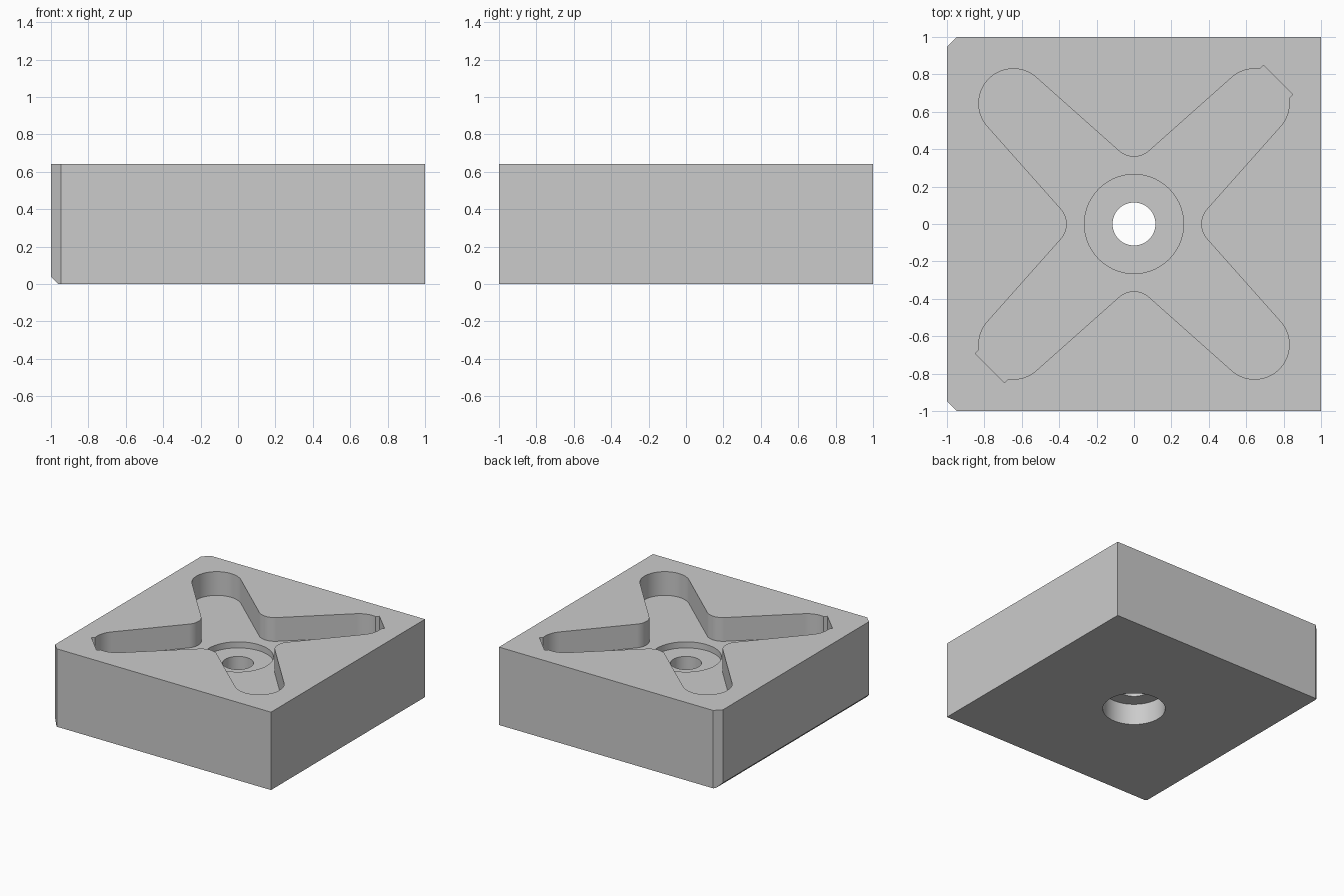
import bpy, bmesh, math
from mathutils import Vector, Matrix

if "Cube" in bpy.data.objects:
    bpy.data.objects.remove(bpy.data.objects["Cube"])

HEIGHT = 0.64
grey = bpy.data.materials.new("light grey")
grey.diffuse_color = (0.6, 0.6, 0.6, 1)
grey.use_nodes = True
grey.node_tree.nodes["Principled BSDF"].inputs["Base Color"].default_value = grey.diffuse_color


def prism(name, outline, z0, z1):
    """Extrude a counter-clockwise outline from z0 to z1."""
    bm = bmesh.new()
    face = bm.faces.new([bm.verts.new((p[0], p[1], z0)) for p in outline])
    top = bmesh.ops.extrude_face_region(bm, geom=[face])["geom"]
    bmesh.ops.translate(bm, vec=(0, 0, z1 - z0),
                        verts=[v for v in top if isinstance(v, bmesh.types.BMVert)])
    bmesh.ops.recalc_face_normals(bm, faces=bm.faces)
    mesh = bpy.data.meshes.new(name)
    bm.to_mesh(mesh)
    bm.free()
    mesh.materials.append(grey)
    obj = bpy.data.objects.new(name, mesh)
    bpy.context.collection.objects.link(obj)
    return obj


def arc(cx, cy, r, a0, a1, steps):
    angles = [math.radians(a0 + (a1 - a0) * i / steps) for i in range(steps + 1)]
    return [Vector((cx + r * math.cos(a), cy + r * math.sin(a))) for a in angles]


def circle(r, steps=72):
    return arc(0, 0, r, 0, 360, steps)[:-1]


# Pocket outline: four rounded arms joined by small inner fillets
LOBE, LOBE_R = 0.645, 0.185
FILLET, FILLET_R = 0.48, 0.12
NOTCH_W, NOTCH_D = 0.11, 1.089
dx, dy = LOBE, LOBE - FILLET
slope = math.degrees(math.atan2(dy, dx) + math.asin((LOBE_R + FILLET_R) / math.hypot(dx, dy)))
outline = []
for k in range(4):
    if k % 2 == 0:
        # Arm with a square notch at its tip
        d = math.degrees(math.asin(NOTCH_W / LOBE_R))
        s = math.sqrt(0.5)
        arm = arc(LOBE, LOBE, LOBE_R, -slope, 45 - d, 10)
        arm += [Vector(((NOTCH_D + w) * s, (NOTCH_D - w) * s)) for w in (NOTCH_W, -NOTCH_W)]
        arm += arc(LOBE, LOBE, LOBE_R, 45 + d, 90 + slope, 10)
    else:
        arm = arc(LOBE, LOBE, LOBE_R, -slope, 90 + slope, 32)
    arm += arc(0, FILLET, FILLET_R, slope - 90, -90 - slope, 16)
    turn = Matrix.Rotation(math.radians(90 * k), 2)
    outline += [turn @ p for p in arm]

# Block with two chamfered corners on the left
c = 0.053
block = prism("block", [(-1 + c, -1), (1, -1), (1, 1), (-1 + c, 1), (-1, 1 - c), (-1, -1 + c)],
              0, HEIGHT)

# Cutters: bottom left edge chamfer, pocket, recesses and through hole
edge = prism("edge_cutter", [(-1.1, -0.1), (-0.86, -0.1), (-1.1, 0.14)], -1.5, 1.5)
edge.data.transform(Matrix.Rotation(math.radians(90), 4, 'X'))
cutters = [
    edge,
    prism("pocket_cutter", outline, HEIGHT - 0.195, 1),
    prism("top_recess_cutter", circle(0.265), HEIGHT - 0.245, 0.9),
    prism("bottom_recess_cutter", circle(0.235), -0.2, 0.175),
    prism("hole_cutter", circle(0.115), -0.3, 0.8),
]
bpy.context.view_layer.objects.active = block
block.select_set(True)
for cutter in cutters:
    mod = block.modifiers.new("cut", 'BOOLEAN')
    mod.operation = 'DIFFERENCE'
    mod.solver = 'EXACT'
    mod.object = cutter
    bpy.ops.object.modifier_apply(modifier=mod.name)
for cutter in cutters:
    bpy.data.objects.remove(cutter)

# Smooth the curved walls, keep the edges crisp
bpy.ops.object.shade_smooth_by_angle(angle=math.radians(25))
